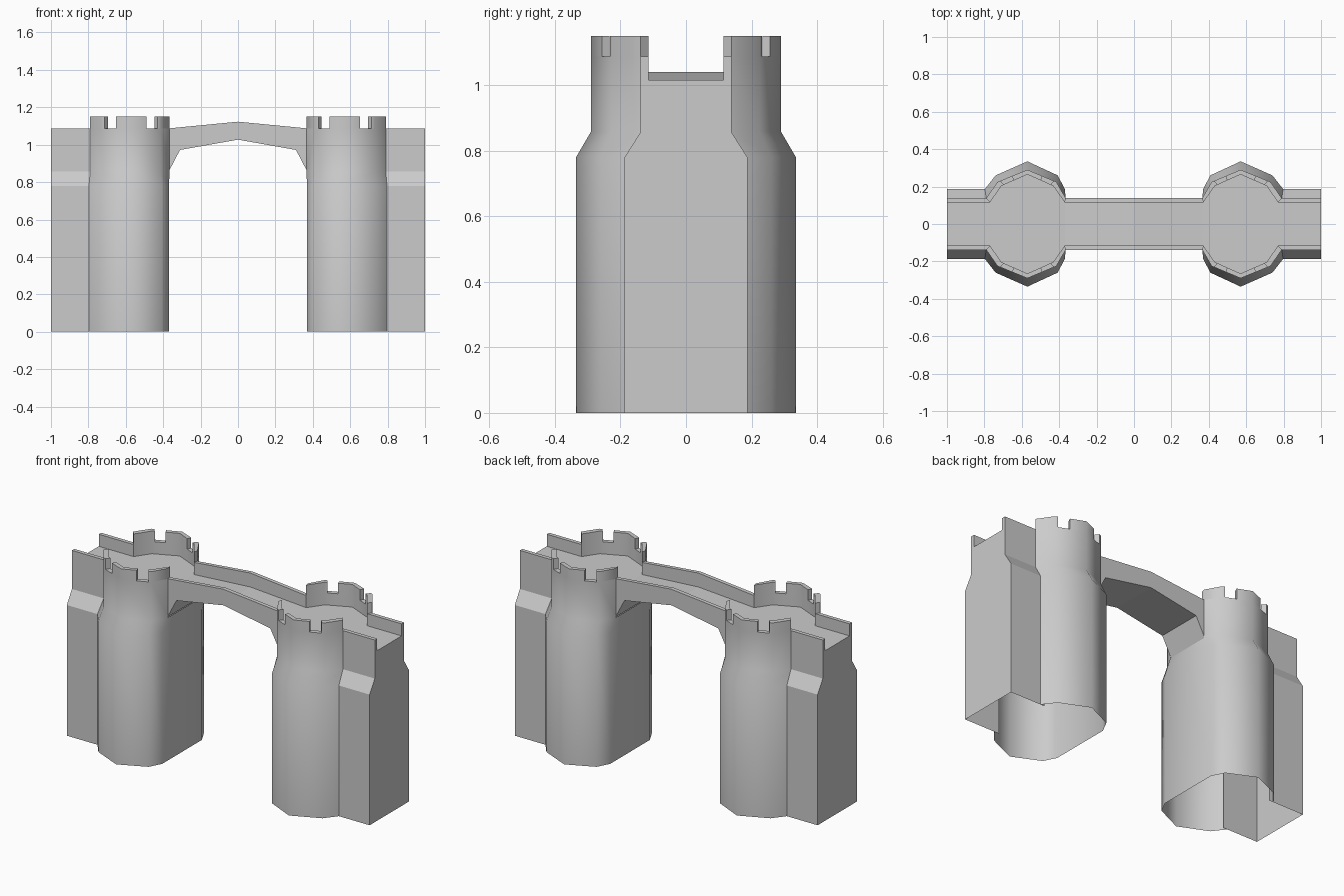
import bpy, bmesh
from mathutils import Vector

if "Cube" in bpy.data.objects:
    bpy.data.objects.remove(bpy.data.objects["Cube"])

Z_BODY, Z_TAPER, Z_PARAPET, Z_MERLON, Z_FLOOR = 0.78, 0.857, 1.087, 1.15, 1.015

# tower half plans, running from the gate side round to the wall side
LOWER = [(0.37, 0.187), (0.408, 0.26), (0.57, 0.335), (0.74, 0.26), (0.797, 0.187)]
UPPER = [(0.365, 0.138), (0.415, 0.225), (0.57, 0.29), (0.73, 0.225), (0.79, 0.138)]
INNER = [(0.37, 0.115), (0.432, 0.203), (0.57, 0.265), (0.71, 0.203), (0.77, 0.115)]


def bridge_rows(bm, rows):
    """Join successive rows of points with quads."""
    verts = [[bm.verts.new(p) for p in row] for row in rows]
    for a, b in zip(verts, verts[1:]):
        for i in range(len(a) - 1):
            bm.faces.new((a[i], a[i + 1], b[i + 1], b[i]))
    return verts


def level(path, z):
    return [(x, y, z) for x, y in path]


def finish(name, bm, smooth=None):
    bmesh.ops.remove_doubles(bm, verts=bm.verts, dist=0.0005)
    # mirror to the other side and the other end
    for axis in ('Y', 'X'):
        bmesh.ops.mirror(bm, geom=bm.verts[:] + bm.edges[:] + bm.faces[:],
                         merge_dist=0.0005, axis=axis)
    bmesh.ops.recalc_face_normals(bm, faces=bm.faces)
    me = bpy.data.meshes.new(name)
    bm.to_mesh(me)
    bm.free()
    ob = bpy.data.objects.new(name, me)
    bpy.context.collection.objects.link(ob)
    if smooth:
        bpy.ops.object.select_all(action='DESELECT')
        ob.select_set(True)
        bpy.context.view_layer.objects.active = ob
        bpy.ops.object.shade_smooth_by_angle(angle=smooth)
    return ob


# towers: shell, parapet and walkway
bm = bmesh.new()
bridge_rows(bm, [level(LOWER, 0), level(LOWER, Z_BODY), level(UPPER, Z_TAPER),
                 level(UPPER, Z_PARAPET), level(INNER, Z_PARAPET), level(INNER, Z_FLOOR),
                 [(x, 0, Z_FLOOR) for x, y in INNER]])
# flat tower face inside the gateway
gate = [LOWER[0] + (0,), LOWER[0] + (Z_BODY,), UPPER[0] + (Z_TAPER,)]
bridge_rows(bm, [gate, [(x, 0, z) for x, y, z in gate]])
finish("towers", bm, 0.98)


# merlons: strips of the parapet raised up
def along(path, t):
    i = min(int(t), len(path) - 2)
    return Vector(path[i]).lerp(Vector(path[i + 1]), t - i)


bm = bmesh.new()
for stops in [(0, 1, 1.1), (1.48, 2, 2.52), (2.9, 3, 4)]:
    rows = []
    for t in stops:
        o, n = along(UPPER, t), along(INNER, t)
        rows.append([(*o, Z_PARAPET), (*o, Z_MERLON), (*n, Z_MERLON), (*n, Z_PARAPET)])
    v = bridge_rows(bm, rows)
    bm.faces.new(v[0])
    bm.faces.new(v[-1])
finish("merlons", bm, 0.98)

# wall stubs beyond the towers
section = [(0.187, 0), (0.187, Z_BODY), (0.138, Z_TAPER), (0.138, Z_PARAPET),
           (0.115, Z_PARAPET), (0.115, Z_FLOOR), (0, Z_FLOOR)]
bm = bmesh.new()
v = bridge_rows(bm, [[(x, y, z) for y, z in section] for x in (0.77, 1.0)])
bm.faces.new(v[-1] + [bm.verts.new((1.0, 0, 0))])
finish("end_walls", bm)

# arched bridge over the gateway: x, underside, parapet top, floor
bm = bmesh.new()
rows = []
for x, low, top, floor in [(0, 1.027, 1.123, 1.04), (0.31, 0.972, 1.093, 1.019),
                           (0.37, Z_TAPER, Z_PARAPET, Z_FLOOR)]:
    rows.append([(x, 0, low), (x, 0.138, low), (x, 0.138, top),
                 (x, 0.115, top), (x, 0.115, floor), (x, 0, floor)])
bridge_rows(bm, rows)
finish("bridge", bm)
